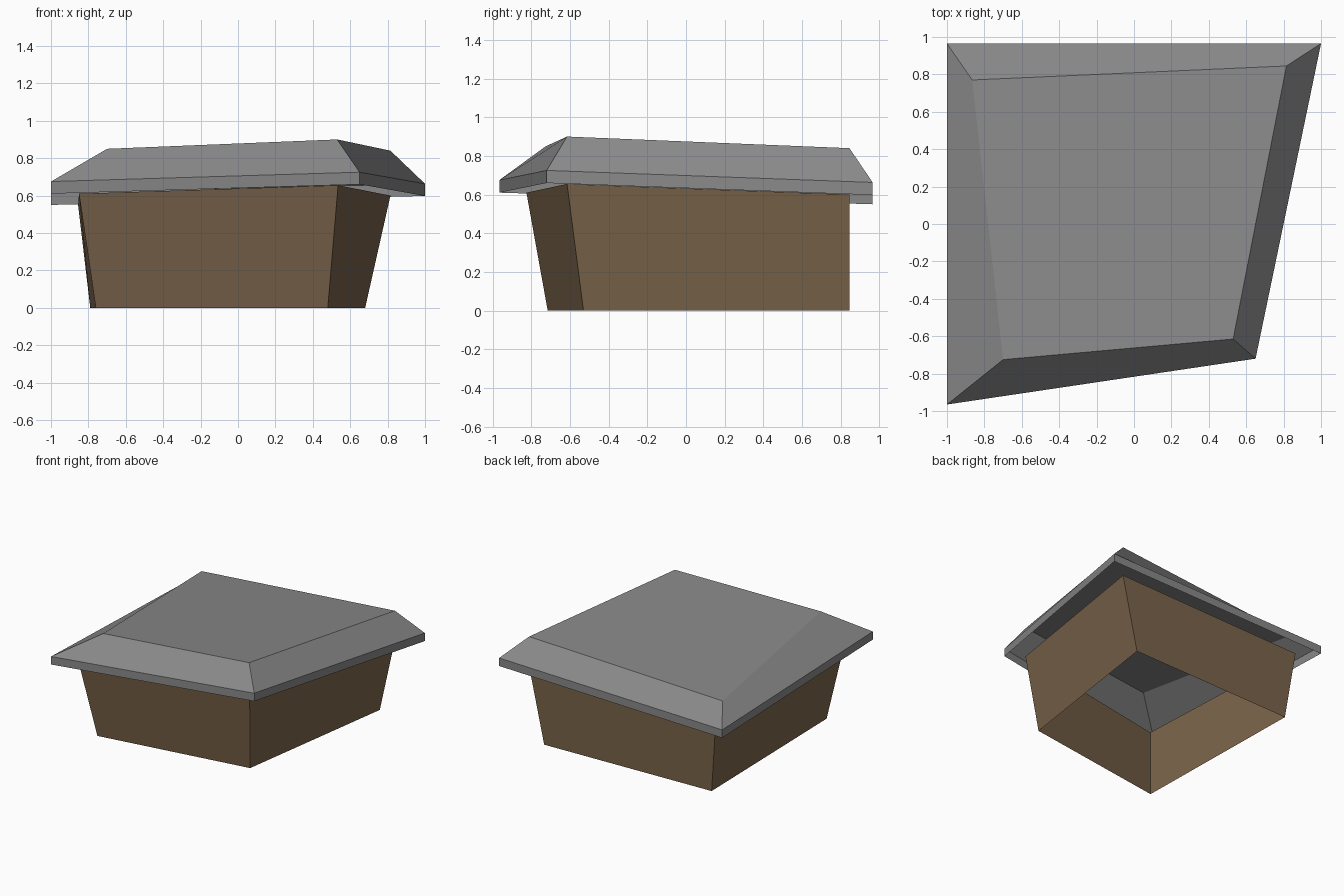
import bpy

if "Cube" in bpy.data.objects:
    bpy.data.objects.remove(bpy.data.objects["Cube"])


def material(name, rgb):
    m = bpy.data.materials.new(name)
    m.diffuse_color = (*rgb, 1.0)
    m.use_nodes = True
    m.node_tree.nodes["Principled BSDF"].inputs["Base Color"].default_value = m.diffuse_color
    return m


def loft(name, rings, mat, cap=False):
    """Join four-cornered rings, listed bottom to top, into an open shell."""
    verts = [p for ring in rings for p in ring]
    faces = []
    for r in range(len(rings) - 1):
        for i in range(4):
            a, b = r * 4 + i, r * 4 + (i + 1) % 4
            faces.append((a, b, b + 4, a + 4))
    if cap:
        n = len(verts)
        faces.append((n - 4, n - 3, n - 2, n - 1))
    mesh = bpy.data.meshes.new(name)
    mesh.from_pydata(verts, [], faces)
    mesh.materials.append(mat)
    mesh.update()
    obj = bpy.data.objects.new(name, mesh)
    bpy.context.collection.objects.link(obj)
    return obj


slate = material("slate grey", (0.25, 0.25, 0.25))
timber = material("timber brown", (0.2, 0.132, 0.071))

# Corners run front left, front right, back right, back left

# Flared walls, open at top and bottom
wall_base = [(-0.76, -0.715, 0), (0.48, -0.53, 0), (0.68, 0.845, 0), (-0.79, 0.80, 0)]
wall_top = [(-0.85, -0.825, 0.61), (0.535, -0.615, 0.655),
            (0.815, 0.845, 0.60), (-0.855, 0.845, 0.55)]
loft("walls", [wall_base, wall_top], timber)

# Crooked hipped roof: upright rim, sloping sides and a tilted top
rim_low = [(-1, -0.965, 0.61), (0.65, -0.72, 0.66), (1, 0.965, 0.598), (-1, 0.965, 0.55)]
rim_high = [(x, y, z + 0.065) for x, y, z in rim_low]
roof_top = [(-0.70, -0.725, 0.85), (0.53, -0.615, 0.90),
            (0.815, 0.845, 0.84), (-0.865, 0.77, 0.74)]
loft("roof", [rim_low, rim_high, roof_top], slate, cap=True)
